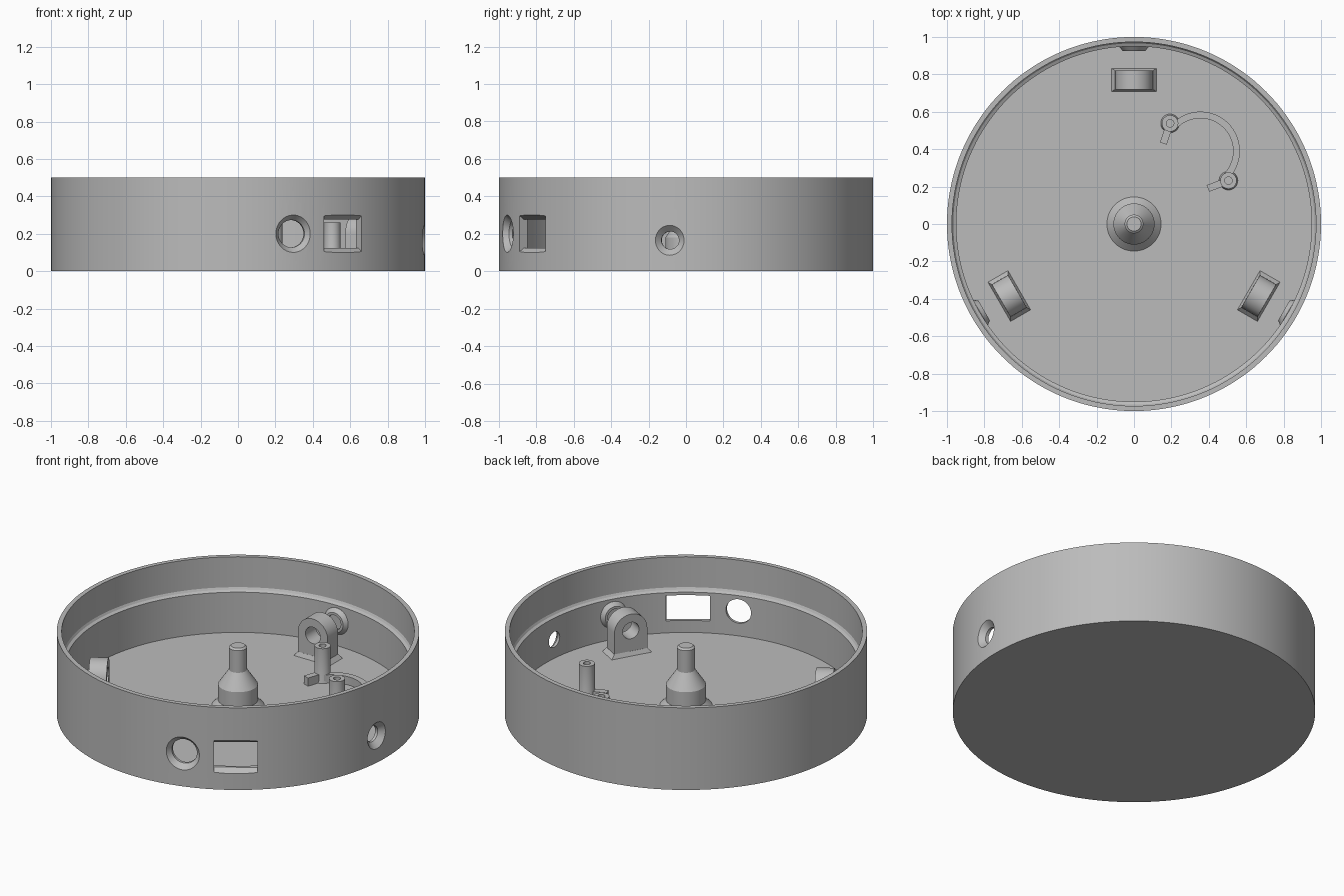
import bpy, bmesh
from math import sin, cos, radians, pi
from mathutils import Matrix, Vector

default = bpy.data.objects.get("Cube")
if default:
    bpy.data.objects.remove(default)

grey = bpy.data.materials.new("plain grey")
grey.use_nodes = True
colour = (0.5, 0.5, 0.5, 1)
grey.diffuse_color = colour
grey.node_tree.nodes["Principled BSDF"].inputs["Base Color"].default_value = colour

FLOOR = 0.05
AXLE = 0.2


def finish(name, bm, matrix):
    bmesh.ops.remove_doubles(bm, verts=bm.verts, dist=1e-5)
    bmesh.ops.recalc_face_normals(bm, faces=bm.faces)
    bm.transform(matrix)
    mesh = bpy.data.meshes.new(name)
    bm.to_mesh(mesh)
    bm.free()
    mesh.materials.append(grey)
    obj = bpy.data.objects.new(name, mesh)
    bpy.context.collection.objects.link(obj)
    return obj


def frame(degrees, height=0.0):
    """Local x runs along the wall, y upward, z outward from the centre."""
    a = radians(degrees)
    m = Matrix(((-sin(a), 0, cos(a)), (cos(a), 0, sin(a)), (0, 1, 0))).to_4x4()
    return Matrix.Translation((0, 0, height)) @ m


def lathe(name, profile, matrix=Matrix(), steps=48):
    """Revolve (radius, distance) points around local z."""
    bm = bmesh.new()
    verts = [bm.verts.new((r, 0, d)) for r, d in profile]
    edges = [bm.edges.new(pair) for pair in zip(verts, verts[1:])]
    bmesh.ops.spin(bm, geom=verts + edges, cent=(0, 0, 0), axis=(0, 0, 1),
                   angle=2 * pi, steps=steps)
    return finish(name, bm, matrix)


def prism(name, outline, low, high, matrix=Matrix()):
    """Extrude an outline along local z."""
    bm = bmesh.new()
    face = bm.faces.new([bm.verts.new((x, y, low)) for x, y in outline])
    top = bmesh.ops.extrude_face_region(bm, geom=[face])["geom"]
    moved = [g for g in top if isinstance(g, bmesh.types.BMVert)]
    bmesh.ops.translate(bm, verts=moved, vec=(0, 0, high - low))
    return finish(name, bm, matrix)


def cut(obj, cutter):
    mod = obj.modifiers.new("cut", "BOOLEAN")
    mod.operation = "DIFFERENCE"
    mod.solver = "EXACT"
    mod.object = cutter
    bpy.context.view_layer.objects.active = obj
    bpy.ops.object.modifier_apply(modifier=mod.name)
    bpy.data.objects.remove(cutter)


def strip(name, path, width):
    """Flat-topped rib following a path on the floor."""
    left, right = [], []
    for i, p in enumerate(path):
        d = (path[min(i + 1, len(path) - 1)] - path[max(i - 1, 0)]).normalized()
        side = Vector((-d.y, d.x)) * width / 2
        left.append(p + side)
        right.append(p - side)
    return prism(name, left + right[::-1], FLOOR - 0.01, 0.1)


parts = []

# Open round housing with a stepped rim
housing = lathe("housing", [(0, 0), (1, 0), (1, 0.5), (0.973, 0.5), (0.973, 0.315),
                            (0.966, 0.303), (0.95, 0.295), (0.95, FLOOR), (0, FLOOR)],
                steps=144)
parts.append(housing)

# Countersunk round ports through the wall
for angle, height, radius, flare in [(-72.8, AXLE, 0.073, 0.1), (-5, 0.165, 0.047, 0.08)]:
    grow = flare - radius
    cut(housing, lathe("port_cutter", [(0, 0.85), (radius, 0.85), (radius, 0.967),
                                       (flare + grow, 1.033), (0, 1.033)],
                       frame(angle, height)))

# Rectangular port, bevelled above and below
half = [(0.85, 0.077), (0.967, 0.077), (1.033, 0.125)]
outline = half + [(d, -z) for d, z in reversed(half)]
cut(housing, prism("window_cutter", outline, -0.121, 0.121, frame(-55.7 - 90, AXLE)))

# Centre post with a flared foot, shoulder and pin
parts.append(lathe("centre_post", [(0, FLOOR - 0.01), (0.145, FLOOR - 0.01), (0.145, FLOOR),
                                   (0.11, 0.085), (0.11, 0.18), (0.05, 0.27),
                                   (0.05, 0.405), (0.038, 0.415), (0, 0.415)]))

# Three axle brackets with matching wall bosses
for i, angle in enumerate((90, 210, 330)):
    arch = [(0.1 * cos(pi * k / 24), AXLE + 0.1 * sin(pi * k / 24)) for k in range(25)]
    lug = prism(f"bracket_{i}", [(-0.1, FLOOR - 0.01), (0.1, FLOOR - 0.01)] + arch,
                0.72, 0.82, frame(angle))
    cut(lug, lathe("axle_cutter", [(0, 0.6), (0.05, 0.6), (0.05, 0.9), (0, 0.9)],
                   frame(angle, AXLE)))

    bm = bmesh.new()
    bmesh.ops.create_cube(bm, size=1)
    for v in bm.verts:
        upper = v.co.y > 0
        v.co.x *= 0.201 if upper else 0.25
        v.co.z = 0.77 + v.co.z * (0.101 if upper else 0.128)
        v.co.y = FLOOR + 0.025 if upper else FLOOR - 0.005
    foot = finish(f"bracket_foot_{i}", bm, frame(angle))

    boss = lathe(f"wall_boss_{i}", [(0, 0.945), (0.045, 0.945), (0.045, 0.925), (0.06, 0.925),
                                    (0.08, 0.948), (0.08, 0.965), (0, 0.965)],
                 frame(angle, AXLE))
    parts += [lug, foot, boss]

# Curved rib joining two hollow screw posts, each with a short tab
centre = Vector((0.355, 0.39))
arc = [radians(138 - 185 * k / 40) for k in range(41)]
parts.append(strip("curved_rib", [centre + 0.193 * Vector((cos(a), sin(a))) for a in arc], 0.036))
for i, (post, tab) in enumerate([((0.193, 0.538), (0.157, 0.43)),
                                 ((0.505, 0.232), (0.395, 0.19))]):
    parts.append(strip(f"rib_tab_{i}", [Vector(post), Vector(tab)], 0.038))
    parts.append(lathe(f"screw_post_{i}", [(0, FLOOR - 0.01), (0.05, FLOOR - 0.01), (0.05, FLOOR),
                                           (0.044, 0.065), (0.044, 0.26), (0.02, 0.26),
                                           (0.02, 0.14), (0, 0.14)],
                       Matrix.Translation((*post, 0)), 32))

# Smooth curved surfaces, keep sharp edges
bpy.ops.object.select_all(action="DESELECT")
for obj in parts:
    obj.select_set(True)
bpy.context.view_layer.objects.active = housing
bpy.ops.object.shade_smooth_by_angle(angle=radians(30))
